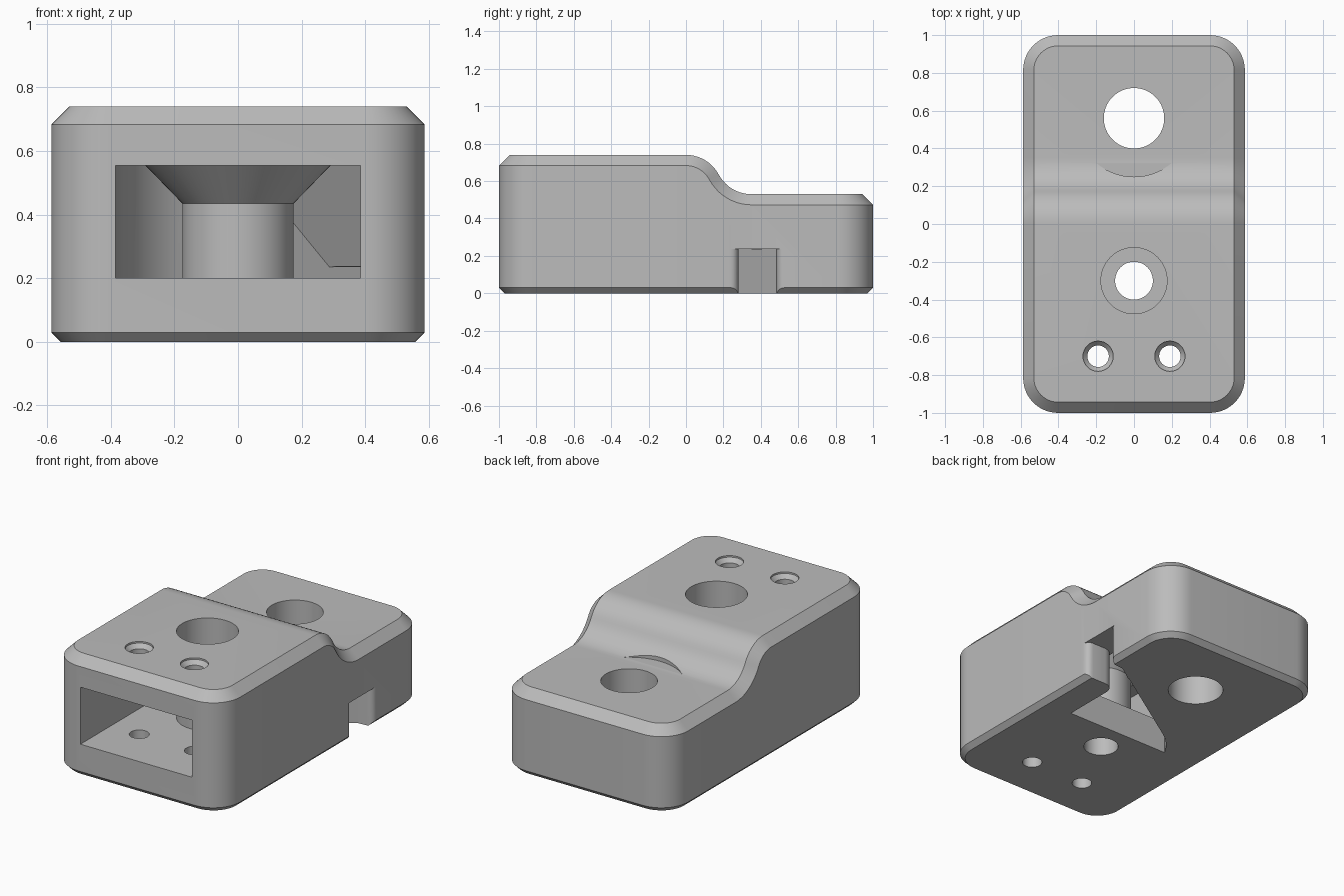
import bpy, bmesh, math

if "Cube" in bpy.data.objects:
    bpy.data.objects.remove(bpy.data.objects["Cube"])

grey = bpy.data.materials.new("grey_plastic")
grey.diffuse_color = (0.5, 0.5, 0.5, 1)
grey.use_nodes = True
grey.node_tree.nodes["Principled BSDF"].inputs["Base Color"].default_value = grey.diffuse_color


def finish(name, bm):
    bmesh.ops.recalc_face_normals(bm, faces=bm.faces)
    mesh = bpy.data.meshes.new(name)
    bm.to_mesh(mesh)
    bm.free()
    mesh.materials.append(grey)
    ob = bpy.data.objects.new(name, mesh)
    bpy.context.collection.objects.link(ob)
    return ob


def prism(name, pts, a, b, axis="z"):
    """Extrude a 2D outline: (x, y) along z, or (y, z) along x."""
    bm = bmesh.new()
    place = (lambda p, t: (p[0], p[1], t)) if axis == "z" else (lambda p, t: (t, p[0], p[1]))
    lo, hi = [[bm.verts.new(place(p, t)) for p in pts] for t in (a, b)]
    bm.faces.new(lo)
    bm.faces.new(hi)
    for i in range(len(pts)):
        j = (i + 1) % len(pts)
        bm.faces.new((lo[i], lo[j], hi[j], hi[i]))
    return finish(name, bm)


def lathe(name, profile, x, y, n=64):
    """Solid of revolution from (radius, z) pairs."""
    bm = bmesh.new()
    rings = [[bm.verts.new((x + r * math.cos(math.tau * k / n),
                            y + r * math.sin(math.tau * k / n), z)) for k in range(n)]
             for r, z in profile]
    bm.faces.new(rings[0])
    bm.faces.new(rings[-1])
    for a, b in zip(rings, rings[1:]):
        for k in range(n):
            j = (k + 1) % n
            bm.faces.new((a[k], a[j], b[j], b[k]))
    return finish(name, bm)


def boolean(ob, tool, op="DIFFERENCE"):
    mod = ob.modifiers.new("cut", "BOOLEAN")
    mod.object, mod.operation, mod.solver = tool, op, "EXACT"
    bpy.context.view_layer.objects.active = ob
    bpy.ops.object.modifier_apply(modifier=mod.name)
    bpy.data.objects.remove(tool)


def arc(cx, cy, r, a0, a1, n):
    return [(cx + r * math.cos(math.radians(a0 + (a1 - a0) * i / n)),
             cy + r * math.sin(math.radians(a0 + (a1 - a0) * i / n))) for i in range(n + 1)]


# Body: rounded block with a stepped, S-curved top and chamfered rims
HX, HY, RC, CH, BCH = 0.587, 1.0, 0.185, 0.057, 0.03
HIGH, LOW, RS, SPAN = 0.74, 0.53, 0.198, 0.35
THETA = 2 * math.atan((HIGH - LOW) / SPAN)


def right_half(inset, drop):
    """Right half of the outline, front to back, as (x, y, top height)."""
    cx, cy, r = HX - RC, HY - RC, RC - inset
    pts = [(x, y, HIGH - drop) for x, y in arc(cx, -cy, r, -90, 0, 12)]
    for i in range(11):
        t = THETA * i / 10
        pts.append((HX - inset, (RS - drop) * math.sin(t), HIGH - RS + (RS - drop) * math.cos(t)))
    for i in range(9, -1, -1):
        t = THETA * i / 10
        pts.append((HX - inset, SPAN - (RS + drop) * math.sin(t), LOW + RS - (RS + drop) * math.cos(t)))
    return pts + [(x, y, LOW - drop) for x, y in arc(cx, cy, r, 0, 90, 12)]


rim, crown, base = right_half(0, CH), right_half(CH, 0), right_half(BCH, CH)
layers = [[(x, y, 0) for x, y, z in base], [(x, y, BCH) for x, y, z in rim], rim, crown]
bm = bmesh.new()
rings = []
for half in layers:
    right = [bm.verts.new(p) for p in half]
    left = [bm.verts.new((-x, y, z)) for x, y, z in half]
    rings.append((right, left))
for (r0, l0), (r1, l1) in zip(rings, rings[1:]):
    a, b = r0 + l0[::-1], r1 + l1[::-1]
    for i in range(len(a)):
        j = (i + 1) % len(a)
        bm.faces.new((a[i], a[j], b[j], b[i]))
for right, left in (rings[0], rings[-1]):
    for i in range(len(right) - 1):
        bm.faces.new((right[i], right[i + 1], left[i + 1], left[i]))
body = finish("clamp_body", bm)

# Cavity: front pocket with a curved, slanted rear wall and a sloping roof
PW, SLOPE = 0.385, 0.65
turn = math.degrees(math.atan(SLOPE))
rad = 0.45
wall_y = lambda x: 0.007 + SLOPE * (x + 0.24)
start_y = wall_y(-PW) - rad * math.tan(math.radians(90 - turn) / 2)
plan = [(-PW, -1.1), (PW, -1.1), (PW, wall_y(PW))]
plan += arc(-PW + rad, start_y, rad, 90 + turn, 180, 14)
cavity = prism("cavity", plan, -0.2, 0.9)
side = [(-1.2, 0.2), (-1.2, 0.555), (0.18, 0.555), (0.35, 0.235), (0.7, 0.235),
        (0.7, -0.1), (-0.115, -0.1), (-0.115, 0.2)]
boolean(cavity, prism("cavity_side", side, -0.8, 0.8, "x"), "INTERSECT")

# Screw boss with a flared top, kept standing inside the pocket
boolean(cavity, lathe("boss", [(0.175, 0.1), (0.175, 0.435), (0.335, 0.6)], 0, -0.3))
boolean(body, cavity)

# Cable exit slot through the right side, with rounded mouth edges
slot = [(0.25, 0.21)] + arc(0.455, 0.21, 0.07, 180, 90, 6)
slot += arc(HX - 0.04, 0.24, 0.04, 90, 0, 5) + [(0.7, 0.24), (0.7, 0.525)]
slot += arc(HX - 0.04, 0.525, 0.04, 0, -90, 5) + [(0.49, 0.48), (0.3, 0.35)]
boolean(body, prism("slot", slot, -0.1, 0.237))

# Counterbored middle hole, rear hole with spot face, two countersunk pin holes
boolean(body, lathe("screw_hole", [(0.1, -0.1), (0.1, 0.5), (0.175, 0.5), (0.175, 0.9)], 0, -0.3))
boolean(body, lathe("rear_hole", [(0.16, -0.1), (0.16, 0.9)], 0, 0.56))
boolean(body, lathe("spot_face", [(0.31, LOW + 0.002), (0.31, 0.9)], 0, 0.56))
for sx in (-1, 1):
    boolean(body, lathe("pin_hole", [(0.057, -0.1), (0.057, 0.705), (0.08, 0.73), (0.08, 0.9)],
                        sx * 0.19, -0.7, 32))

# Smooth the curves, keep the edges crisp
bpy.ops.object.select_all(action="DESELECT")
body.select_set(True)
bpy.context.view_layer.objects.active = body
bpy.ops.object.shade_smooth_by_angle(angle=math.radians(25))
